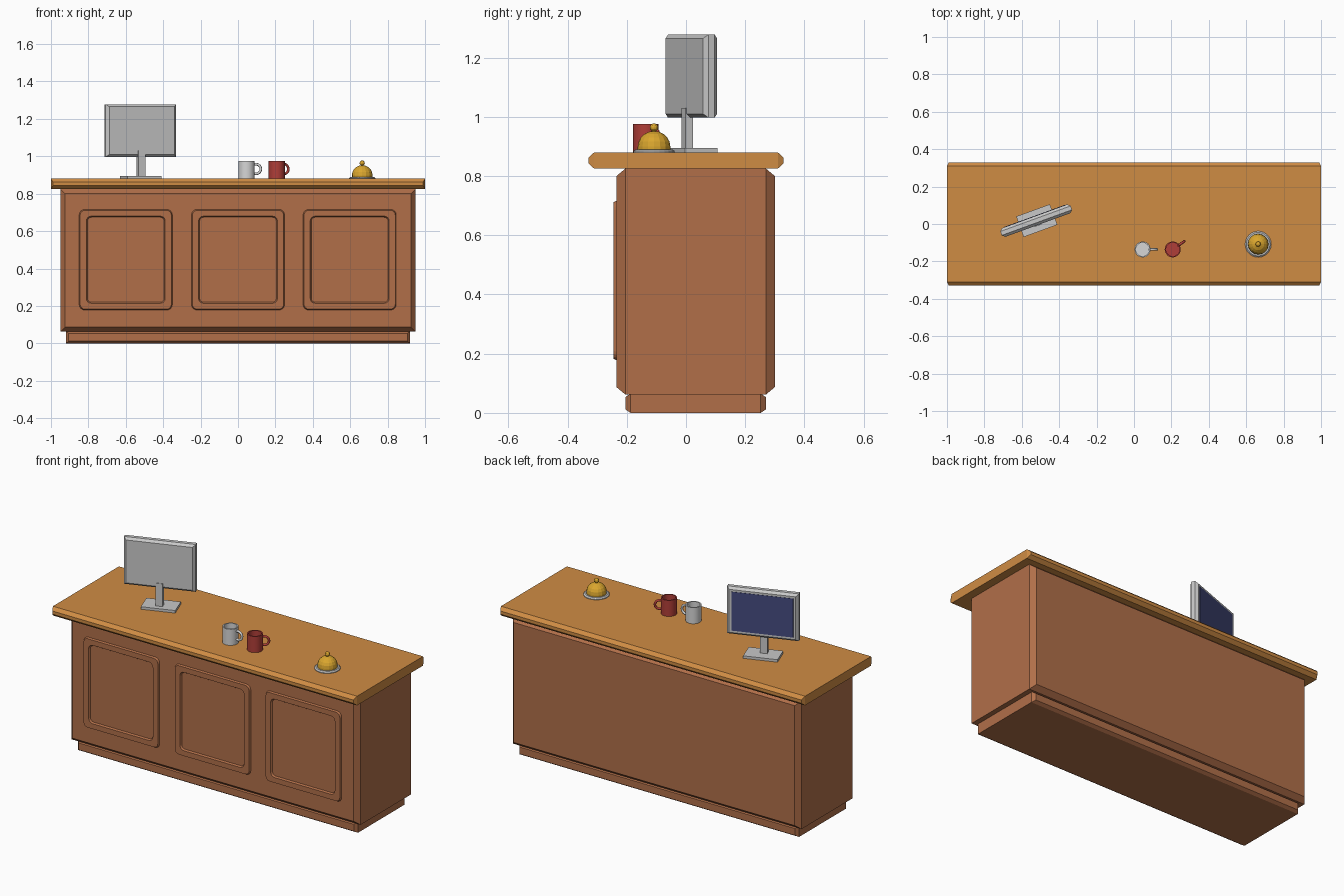
import bpy, bmesh, math
from mathutils import Matrix

if "Cube" in bpy.data.objects:
    bpy.data.objects.remove(bpy.data.objects["Cube"])


def make_material(name, r, g, b):
    m = bpy.data.materials.new(name)
    lin = [((c / 255 + 0.055) / 1.055) ** 2.4 for c in (r, g, b)]
    m.diffuse_color = (*lin, 1)
    m.use_nodes = True
    m.node_tree.nodes["Principled BSDF"].inputs["Base Color"].default_value = m.diffuse_color
    return m


BROWN = make_material("brown wood", 177, 111, 73)
OAK = make_material("oak top", 207, 140, 68)
GREY = make_material("light grey", 200, 200, 200)
NAVY = make_material("navy screen", 68, 74, 126)
WHITE = make_material("white ceramic", 214, 214, 214)
RED = make_material("red ceramic", 176, 62, 56)
GOLD = make_material("gold metal", 218, 166, 46)


def finish(name, bm, mat, loc=(0, 0, 0), rot=0.0, smooth=None):
    bmesh.ops.recalc_face_normals(bm, faces=bm.faces)
    me = bpy.data.meshes.new(name)
    bm.to_mesh(me)
    bm.free()
    me.materials.append(mat)
    ob = bpy.data.objects.new(name, me)
    bpy.context.collection.objects.link(ob)
    ob.location = loc
    ob.rotation_euler[2] = rot
    if smooth:
        bpy.ops.object.select_all(action='DESELECT')
        ob.select_set(True)
        bpy.context.view_layer.objects.active = ob
        bpy.ops.object.shade_smooth_by_angle(angle=math.radians(smooth))
    return ob


def loft(bm, loops, cap=False, closed=False):
    """Skin a list of equal-length point loops."""
    rings = [[bm.verts.new(p) for p in loop] for loop in loops]
    n = len(rings[0])
    pairs = list(zip(rings, rings[1:])) + ([(rings[-1], rings[0])] if closed else [])
    for a, b in pairs:
        for i in range(n):
            j = (i + 1) % n
            bm.faces.new((a[i], a[j], b[j], b[i]))
    if cap:
        bm.faces.new(rings[0])
        bm.faces.new(rings[-1])


def rect(hx, z0, z1, y):
    return [(-hx, y, z0), (hx, y, z0), (hx, y, z1), (-hx, y, z1)]


def pillow_box(name, mat, hx, y0, y1, z0, z1, depth, ix, iz, **kw):
    """Box whose front and back faces are pushed out with a chamfer."""
    bm = bmesh.new()
    loft(bm, [rect(hx - ix, z0 + iz, z1 - iz, y0), rect(hx, z0, z1, y0 + depth),
              rect(hx, z0, z1, y1 - depth), rect(hx - ix, z0 + iz, z1 - iz, y1)], cap=True)
    return finish(name, bm, mat, **kw)


def box(name, mat, sx, sy, z0, z1, loc, rot):
    bm = bmesh.new()
    loft(bm, [rect(sx / 2, z0, z1, -sy / 2), rect(sx / 2, z0, z1, sy / 2)], cap=True)
    return finish(name, bm, mat, loc, rot)


def lathe(name, mat, profile, segs, loc, smooth=None):
    """Revolve (radius, z) pairs; zero radius closes at the axis."""
    bm = bmesh.new()
    loft(bm, [[(r * math.cos(2 * math.pi * i / segs), r * math.sin(2 * math.pi * i / segs), z)
               for i in range(segs)] for r, z in profile])
    bmesh.ops.remove_doubles(bm, verts=bm.verts, dist=1e-5)
    return finish(name, bm, mat, loc, smooth=smooth)


# Counter: plinth, body and worktop
pillow_box("plinth", BROWN, 0.92, -0.205, 0.27, 0, 0.065, 0.018, 0.015, 0.012)
pillow_box("counter_body", BROWN, 0.95, -0.235, 0.30, 0.062, 0.825, 0.03, 0.025, 0.025)
pillow_box("worktop", OAK, 1.0, -0.33, 0.33, 0.825, 0.88, 0.02, 0.01, 0.018)


# Raised mouldings on the front
def rounded(cx, hx, cz, hz, r, y):
    pts = []
    for k, (sx, sz) in enumerate(((1, 1), (-1, 1), (-1, -1), (1, -1))):
        for s in range(5):
            a = math.pi / 2 * (k + s / 4)
            pts.append((cx + sx * (hx - r) + r * math.cos(a), y,
                        cz + sz * (hz - r) + r * math.sin(a)))
    return pts


for i, cx in enumerate((-0.6, 0.0, 0.597)):
    bm = bmesh.new()
    loft(bm, [rounded(cx, 0.25, 0.447, 0.27, 0.03, -0.233),
              rounded(cx, 0.244, 0.447, 0.264, 0.026, -0.245),
              rounded(cx, 0.211, 0.447, 0.233, 0.026, -0.245),
              rounded(cx, 0.204, 0.447, 0.226, 0.02, -0.233)], closed=True)
    finish(f"panel_moulding_{i + 1}", bm, BROWN)

# Monitor, turned on its stand, with the screen facing the back
TURN = math.radians(20)
CENTRE = (-0.523, 0.018, 0)
pillow_box("monitor_case", GREY, 0.2, -0.025, 0.025, 0.997, 1.278, 0.014, 0.015, 0.013,
           loc=CENTRE, rot=TURN)
box("monitor_screen", NAVY, 0.345, 0.006, 1.022, 1.253,
    (CENTRE[0] - 0.024 * math.sin(TURN), CENTRE[1] + 0.024 * math.cos(TURN), 0), TURN)
box("monitor_neck", GREY, 0.04, 0.028, 0.89, 1.03, (-0.518, 0.004, 0), TURN)
box("monitor_base", GREY, 0.192, 0.117, 0.88, 0.895, (-0.52, 0.018, 0), TURN)


# Mugs
def mug(label, mat, x, y, turn):
    lathe(label + "_mug", mat, [(0, 0), (0.043, 0), (0.043, 0.096), (0.036, 0.096),
                                (0.036, 0.012), (0, 0.012)], 16, (x, y, 0.88), 40)
    bm = bmesh.new()
    loops = []
    for i in range(13):
        a = math.radians(-125 + 250 * i / 12)
        loops.append([(0.05 + (0.026 + 0.007 * math.cos(t)) * math.cos(a),
                       0.007 * math.sin(t),
                       0.052 + (0.026 + 0.007 * math.cos(t)) * math.sin(a))
                      for t in (k * math.pi / 4 for k in range(8))])
    loft(bm, loops, cap=True)
    finish(label + "_mug_handle", bm, mat, (x, y, 0.88), turn, 50)


mug("white", WHITE, 0.046, -0.136, 0)
mug("red", RED, 0.207, -0.136, math.radians(35))

# Service bell
BELL = (0.664, -0.108, 0.88)
lathe("bell_plate", GREY, [(0, 0), (0.07, 0), (0.07, 0.004), (0.063, 0.01), (0, 0.01)], 24, BELL)
dome = [(0.055 * math.cos(math.radians(a)), 0.02 + 0.052 * math.sin(math.radians(a)))
        for a in (0, 18, 36, 54, 72, 90)]
lathe("bell_dome", GOLD, [(0, 0.008), (0.055, 0.008)] + dome, 16, BELL)
knob = [(0.014 * math.cos(math.radians(a)), 0.084 + 0.014 * math.sin(math.radians(a)))
        for a in (-60, -25, 0, 30, 60, 90)]
lathe("bell_button", GOLD, [(0, 0.065), (0.007, 0.065)] + knob, 12, BELL)
